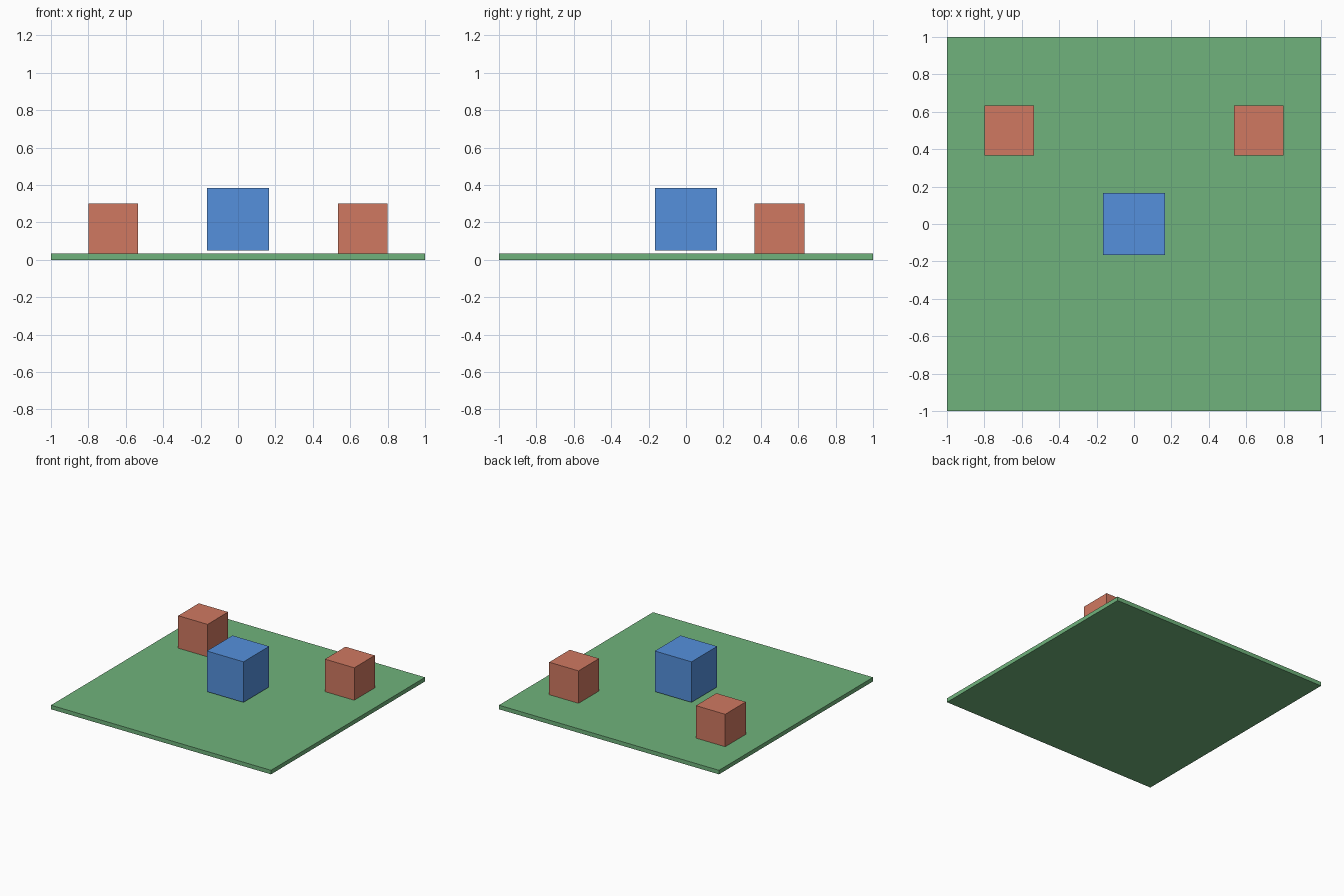
import bpy

if "Cube" in bpy.data.objects:
    bpy.data.objects.remove(bpy.data.objects["Cube"])


def material(name, rgb):
    m = bpy.data.materials.new(name)
    m.diffuse_color = (*rgb, 1.0)
    m.use_nodes = True
    m.node_tree.nodes["Principled BSDF"].inputs["Base Color"].default_value = m.diffuse_color
    return m


def box(name, center_xy, bottom, size, mat):
    sx, sy, sz = size
    bpy.ops.mesh.primitive_cube_add(
        size=1, location=(center_xy[0], center_xy[1], bottom + sz / 2))
    ob = bpy.context.object
    ob.name = name
    ob.scale = size
    bpy.ops.object.transform_apply(location=False, rotation=False, scale=True)
    ob.data.materials.append(mat)
    return ob


green = material("green", (0.16, 0.45, 0.20))
blue = material("blue", (0.09, 0.28, 0.72))
red = material("red", (0.63, 0.19, 0.12))

THICK = 1 / 30

# Ground slab
box("floor_slab", (0, 0), 0, (2, 2, THICK), green)

# Large cube hovering slightly above the slab
box("center_cube", (0, 0), 0.05, (1 / 3,) * 3, blue)

# Pair of smaller cubes resting on the slab
for side, x in (("left", -2 / 3), ("right", 2 / 3)):
    box(f"{side}_cube", (x, 0.5), THICK, (4 / 15,) * 3, red)
